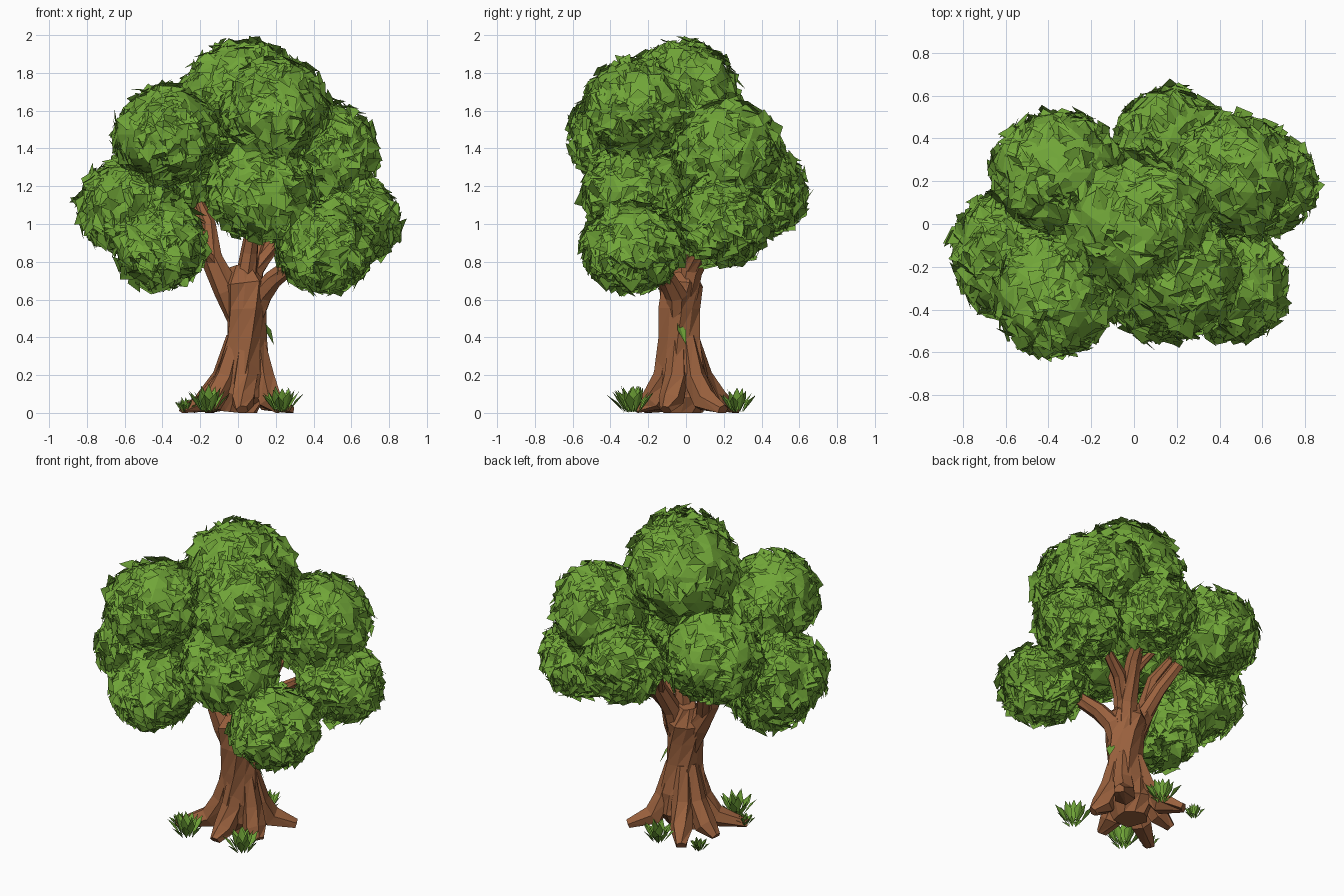
import bpy, bmesh, math, random
from mathutils import Vector

random.seed(7)
cube = bpy.data.objects.get("Cube")
if cube:
    bpy.data.objects.remove(cube, do_unlink=True)


def make_material(name, rgb):
    m = bpy.data.materials.new(name)
    m.use_nodes = True
    m.diffuse_color = (*rgb, 1)
    m.node_tree.nodes["Principled BSDF"].inputs["Base Color"].default_value = (*rgb, 1)
    return m


BARK = make_material("bark brown", (0.325, 0.12, 0.048))
LEAF = make_material("leaf green", (0.165, 0.38, 0.04))


def finish(bm, name, mat):
    mesh = bpy.data.meshes.new(name)
    bm.to_mesh(mesh)
    bm.free()
    mesh.materials.append(mat)
    ob = bpy.data.objects.new(name, mesh)
    bpy.context.collection.objects.link(ob)
    return ob


def rand_dir():
    return Vector([random.gauss(0, 1) for _ in range(3)]).normalized()


def tube(name, path, sides, twist=0.0, ridge=0.0):
    """Faceted limb along (x, y, z, radius) stations, kept above the ground."""
    bm = bmesh.new()
    pts = [Vector(p[:3]) for p in path]
    rings = []
    for i, p in enumerate(pts):
        axis = (pts[min(i + 1, len(pts) - 1)] - pts[max(i - 1, 0)]).normalized()
        side = axis.cross(Vector((0.2, 1, 0.1))).normalized()
        up = axis.cross(side)
        ring = []
        for k in range(sides):
            a = math.tau * k / sides + twist * i
            r = path[i][3] * (1 + ridge * (-1) ** k + random.uniform(-0.07, 0.07))
            v = p + (side * math.cos(a) + up * math.sin(a)) * r
            v.z = max(v.z, 0)
            ring.append(bm.verts.new(v))
        rings.append(ring)
    for low, high in zip(rings, rings[1:]):
        for k in range(sides):
            n = (k + 1) % sides
            bm.faces.new((low[k], low[n], high[n]))
            bm.faces.new((low[k], high[n], high[k]))
    bm.faces.new(rings[0][::-1])
    bm.faces.new(rings[-1])
    bmesh.ops.recalc_face_normals(bm, faces=bm.faces)
    return finish(bm, name, BARK)


# Trunk: ridged, twisted and slightly leaning
tube("trunk", [(0.01, -0.01, 0, 0.1), (0.02, -0.01, 0.1, 0.14), (0.04, -0.02, 0.22, 0.135),
               (0.045, -0.035, 0.4, 0.107), (0.04, -0.04, 0.55, 0.108),
               (0.03, -0.03, 0.68, 0.12), (0.01, -0.02, 0.78, 0.055)], 10, 0.25, 0.07)

# Roots: flared from the trunk and tapering along the ground
for i, (deg, reach) in enumerate([(35, 0.34), (120, 0.31), (170, 0.25),
                                  (215, 0.36), (275, 0.27), (335, 0.25)]):
    c, s = math.cos(math.radians(deg)), math.sin(math.radians(deg))
    tube(f"root_{i + 1}", [(0.04 + 0.06 * c, -0.025 + 0.055 * s, 0.4, 0.045),
                           (0.03 + 0.11 * c, -0.01 + 0.1 * s, 0.19, 0.064),
                           (0.01 + 0.18 * c, 0.18 * s, 0.065, 0.068),
                           (reach * c, reach * s, 0.012, 0.032)], 6, 0.15)

# Branches: main limbs, then thin twigs
limbs = [
    ("left_branch", (0.0, -0.04, 0.48, 0.05), (-0.05, -0.04, 0.65, 0.075), (-0.14, -0.05, 0.82, 0.056), (-0.155, -0.01, 1.0, 0.04), (-0.22, 0.12, 1.15, 0.02)),
    ("right_branch", (0.08, -0.04, 0.48, 0.05), (0.12, -0.05, 0.62, 0.062), (0.19, -0.1, 0.71, 0.052), (0.29, -0.17, 0.79, 0.042), (0.4, -0.25, 0.9, 0.02)),
    ("back_branch", (0.045, -0.02, 0.5, 0.06), (0.08, 0.03, 0.75, 0.062), (0.13, 0.15, 0.97, 0.045), (0.18, 0.32, 1.15, 0.02)),
    ("middle_branch", (0.03, -0.03, 0.6, 0.07), (0.06, -0.05, 0.85, 0.05), (0.09, -0.12, 1.08, 0.03)),
    ("back_left_branch", (-0.1, -0.04, 0.74, 0.05), (-0.16, 0.04, 0.92, 0.042), (-0.22, 0.13, 1.06, 0.034), (-0.32, 0.22, 1.25, 0.02)),
    ("back_right_branch", (0.08, 0.02, 0.74, 0.05), (0.18, 0.08, 0.88, 0.042), (0.33, 0.13, 0.98, 0.03), (0.5, 0.2, 1.08, 0.015)),
    ("left_twig", (-0.12, -0.06, 0.79, 0.035), (-0.19, -0.12, 0.86, 0.026), (-0.25, -0.18, 0.9, 0.02), (-0.4, -0.26, 0.94, 0.01)),
    ("back_twig", (0.11, 0.1, 0.88, 0.03), (0.07, 0.17, 0.97, 0.025), (0.03, 0.23, 1.04, 0.02), (-0.02, 0.3, 1.14, 0.008)),
]
for name, *path in limbs:
    tube(name, path, 7, 0.15)

# Leaf clumps: centre and radii
clumps = {
    "crown_top": ((0.03, -0.02, 1.65), (0.36, 0.32, 0.34)),
    "crown_front": ((0.2, -0.25, 1.61), (0.3, 0.3, 0.28)),
    "upper_left_clump": ((-0.38, -0.34, 1.475), (0.29, 0.29, 0.265)),
    "lower_left_clump": ((-0.575, -0.14, 1.09), (0.285, 0.32, 0.25)),
    "low_left_clump": ((-0.42, -0.28, 0.9), (0.25, 0.27, 0.25)),
    "back_left_clump": ((-0.36, 0.24, 1.29), (0.32, 0.3, 0.27)),
    "back_clump": ((0.17, 0.4, 1.17), (0.25, 0.24, 0.23)),
    "right_clump": ((0.46, 0.22, 1.37), (0.29, 0.3, 0.29)),
    "far_right_clump": ((0.6, 0.19, 1.02), (0.26, 0.25, 0.24)),
    "front_clump": ((0.13, -0.27, 1.17), (0.295, 0.29, 0.26)),
    "low_right_clump": ((0.46, -0.28, 0.88), (0.265, 0.27, 0.24)),
}


def buried(p, own):
    for name, (c, r) in clumps.items():
        if name != own and sum(((p[i] - c[i]) / r[i]) ** 2 for i in range(3)) < 0.6:
            return True
    return False


for name, (centre, radii) in clumps.items():
    bm = bmesh.new()
    centre, radii = Vector(centre), Vector(radii)
    bmesh.ops.create_icosphere(bm, subdivisions=3, radius=0.92)
    for v in bm.verts:
        v.co = centre + v.co * radii * random.uniform(0.97, 1.03)
    # Overlapping folded leaves, tips drooping and lifting off the clump
    for _ in range(340):
        d = rand_dir()
        base = centre + d * radii * random.uniform(0.89, 0.95)
        if buried(base, name):
            continue
        along = rand_dir() + Vector((0, 0, -0.5))
        along = (along - d * along.dot(d)).normalized()
        across = d.cross(along)
        length, width = random.uniform(0.08, 0.14), random.uniform(0.035, 0.06)
        lift = random.uniform(-0.015, 0.04)
        mid = base + along * length * 0.45 + d * 0.01
        tilt = d * random.uniform(-0.016, 0.016)
        a = bm.verts.new(base - d * 0.012)
        b = bm.verts.new(mid + across * width + tilt)
        t = bm.verts.new(base + along * length + d * (lift - 0.01))
        e = bm.verts.new(mid - across * width - tilt)
        for f in (bm.faces.new((a, t, b)), bm.faces.new((a, e, t))):
            f.normal_update()
            if f.normal.dot(d) < 0:
                f.normal_flip()
    finish(bm, name, LEAF)


def blade(bm, base, tip, width):
    """Pointed leaf blade, widest in the middle and folded along its spine."""
    d = (tip - base).normalized()
    side = d.cross(Vector((0, 0, 1))).normalized() * width
    mid = base.lerp(tip, 0.5) + Vector((0, 0, 0.012))
    a, b, t, e = [bm.verts.new(p) for p in (base, mid + side, tip, mid - side)]
    for f in (bm.faces.new((a, b, t)), bm.faces.new((a, t, e))):
        f.normal_update()
        if f.normal.z < 0:
            f.normal_flip()


# Grass tufts around the roots: position, height
tufts = [(-0.16, -0.29, 0.15), (0.23, -0.28, 0.15), (-0.28, -0.2, 0.08),
         (0.01, 0.27, 0.14), (-0.26, 0.24, 0.08)]
for i, (x, y, h) in enumerate(tufts):
    bm = bmesh.new()
    for k in range(16):
        a = k * 2.4
        out = h * 0.88 * math.sqrt((k + 1) / 16)
        d = Vector((math.cos(a), math.sin(a), 0))
        base = Vector((x, y, 0.003)) + d * out * 0.3
        tip = Vector((x, y, h * random.uniform(0.85, 1.05) * (1.2 - 0.6 * out / h))) + d * out
        blade(bm, base, tip, h * 0.17)
    finish(bm, f"grass_tuft_{i + 1}", LEAF)

# Single leaf sprouting from the trunk
bm = bmesh.new()
blade(bm, Vector((0.13, -0.045, 0.49)), Vector((0.19, 0.0, 0.36)), 0.027)
finish(bm, "trunk_leaf", LEAF)
